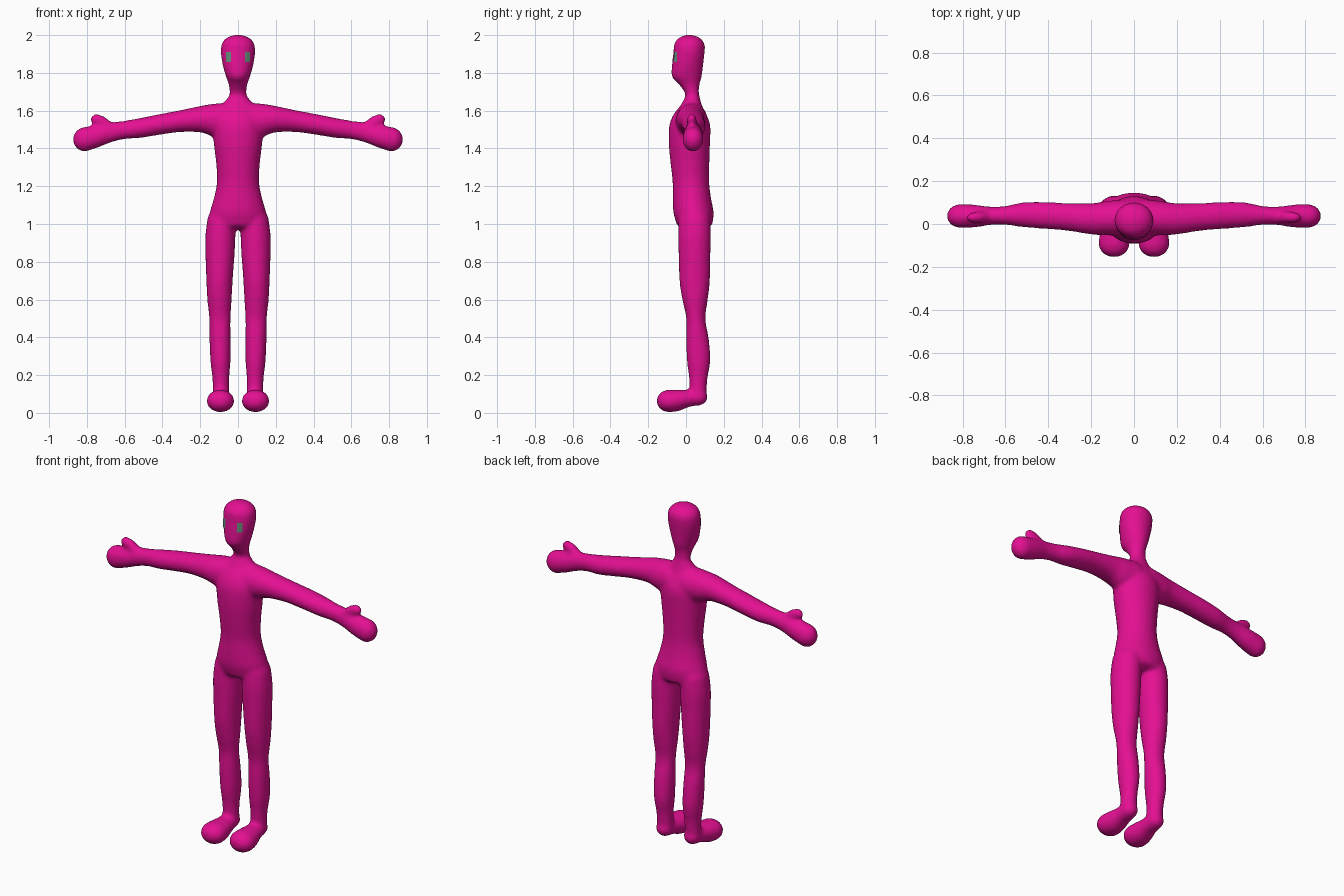
import bpy
import bmesh
from math import sin, cos, pi
from mathutils import Vector

cube = bpy.data.objects.get("Cube")
if cube:
    bpy.data.objects.remove(cube, do_unlink=True)


def make_material(name, colour):
    mat = bpy.data.materials.new(name)
    mat.use_nodes = True
    mat.diffuse_color = colour
    mat.node_tree.nodes["Principled BSDF"].inputs["Base Color"].default_value = colour
    return mat


def add_object(name, bm, mat):
    mesh = bpy.data.meshes.new(name)
    bm.to_mesh(mesh)
    bm.free()
    mesh.materials.append(mat)
    obj = bpy.data.objects.new(name, mesh)
    bpy.context.collection.objects.link(obj)
    return obj


def spline(rows, steps=5):
    """Smoothly interpolate section rows."""
    rows = [Vector(r) for r in rows]
    last = len(rows) - 1
    out = []
    for i in range(last):
        a, b, c, d = rows[max(i - 1, 0)], rows[i], rows[i + 1], rows[min(i + 2, last)]
        for s in range(steps):
            t = s / steps
            out.append(b + (c - a) * (t / 2) + (a * 2 - b * 5 + c * 4 - d) * (t * t / 2)
                       + (b * 3 - a - c * 3 + d) * (t ** 3 / 2))
    return out + [rows[last]]


def loft(bm, rows, place, start_dome, end_dome, sides=28):
    """Skin elliptical sections (position, centre u, centre v, radius u, radius v)."""
    rows = spline(rows)
    angles = [k * pi / 14 for k in range(1, 7)]

    def dome(r, length):
        return [(r[0] + length * sin(a), r[1], r[2], r[3] * cos(a), r[4] * cos(a)) for a in angles]

    rows = dome(rows[0], start_dome)[::-1] + rows + dome(rows[-1], end_dome)
    rings = []
    for p, u, v, ru, rv in rows:
        turn = [2 * pi * k / sides for k in range(sides)]
        rings.append([bm.verts.new(place(p, u + ru * cos(a), v + rv * sin(a))) for a in turn])
    faces = [bm.faces.new(rings[0]), bm.faces.new(rings[-1])]
    for lower, upper in zip(rings, rings[1:]):
        for k in range(sides):
            n = (k + 1) % sides
            faces.append(bm.faces.new((lower[k], lower[n], upper[n], upper[k])))
    bmesh.ops.recalc_face_normals(bm, faces=faces)


# Sections of each body part
trunk = [(1.0, 0, .045, .15, .095), (1.06, 0, .04, .15, .107), (1.13, 0, .032, .13, .102),
         (1.22, 0, .026, .112, .097), (1.32, 0, .021, .116, .103), (1.42, 0, .018, .128, .109),
         (1.52, 0, .02, .135, .109), (1.58, 0, .021, .12, .087), (1.63, 0, .028, .085, .056),
         (1.68, 0, .035, .046, .036)]
head = [(1.65, 0, .034, .05, .042), (1.69, 0, .032, .045, .037), (1.74, 0, .017, .05, .055),
        (1.78, 0, .004, .064, .08), (1.84, 0, .008, .081, .083), (1.9, 0, .015, .091, .083),
        (1.94, 0, .018, .09, .083)]
leg = [(1.02, .085, .045, .078, .085), (.94, .093, .045, .08, .087), (.85, .095, .045, .078, .085),
       (.7, .098, .046, .07, .081), (.6, .098, .048, .065, .068), (.5, .096, .052, .057, .051),
       (.4, .095, .06, .056, .06), (.28, .093, .067, .054, .063), (.18, .091, .065, .045, .049),
       (.09, .09, .063, .045, .044)]
foot = [(.07, .09, .085, .047, .046), (.02, .09, .077, .053, .045), (-.04, .092, .066, .067, .057),
        (-.09, .093, .063, .074, .06)]
arm = [(.05, .03, 1.552, .085, .09), (.13, .027, 1.55, .08, .087), (.2, .024, 1.555, .073, .07),
       (.31, .033, 1.544, .065, .058), (.42, .04, 1.526, .063, .055), (.52, .043, 1.508, .058, .053),
       (.6, .04, 1.498, .044, .049), (.67, .038, 1.485, .043, .053), (.74, .037, 1.465, .053, .06),
       (.81, .037, 1.448, .056, .066)]
thumb = [(.66, .034, 1.5, .03, .03), (.71, .032, 1.535, .028, .036), (.75, .03, 1.554, .025, .03)]

pink = make_material("magenta skin", (.78, .005, .29, 1))
green = make_material("grey green eyes", (.13, .27, .2, 1))

# Body: overlapping lofts fused into one soft skin
bm = bmesh.new()
loft(bm, trunk, lambda p, u, v: (u, v, p), -.03, .01)
loft(bm, head, lambda p, u, v: (u, v, p), -.01, .062)
for side in (1, -1):
    loft(bm, leg, lambda p, u, v: (side * u, v, p), .06, -.03)
    loft(bm, foot, lambda p, u, v: (side * u, p, v), .045, -.066)
    loft(bm, arm, lambda p, u, v: (side * p, u, v), -.04, .064)
    loft(bm, thumb, lambda p, u, v: (side * p, u, v), -.02, .033)
body = add_object("body", bm, pink)
fuse = body.modifiers.new("fuse", "REMESH")
fuse.mode = "VOXEL"
fuse.voxel_size = .01
fuse.use_smooth_shade = True
soften = body.modifiers.new("soften", "SMOOTH")
soften.factor = .5
soften.iterations = 12

# Eyes: thin upright patches lying on the face
for side, name in ((1, "left_eye"), (-1, "right_eye")):
    bm = bmesh.new()
    bmesh.ops.create_grid(bm, x_segments=4, y_segments=8, size=.5)
    for v in bm.verts:
        v.co = (side * .049 + v.co.x * .025, -.2, 1.884 + v.co.y * .055)
    for f in bm.faces:
        f.normal_update()
        if f.normal.y > 0:
            f.normal_flip()
    eye = add_object(name, bm, green)
    wrap = eye.modifiers.new("wrap", "SHRINKWRAP")
    wrap.target = body
    wrap.wrap_method = "PROJECT"
    wrap.wrap_mode = "ABOVE_SURFACE"
    wrap.use_project_y = True
    wrap.use_positive_direction = True
    wrap.offset = .003
